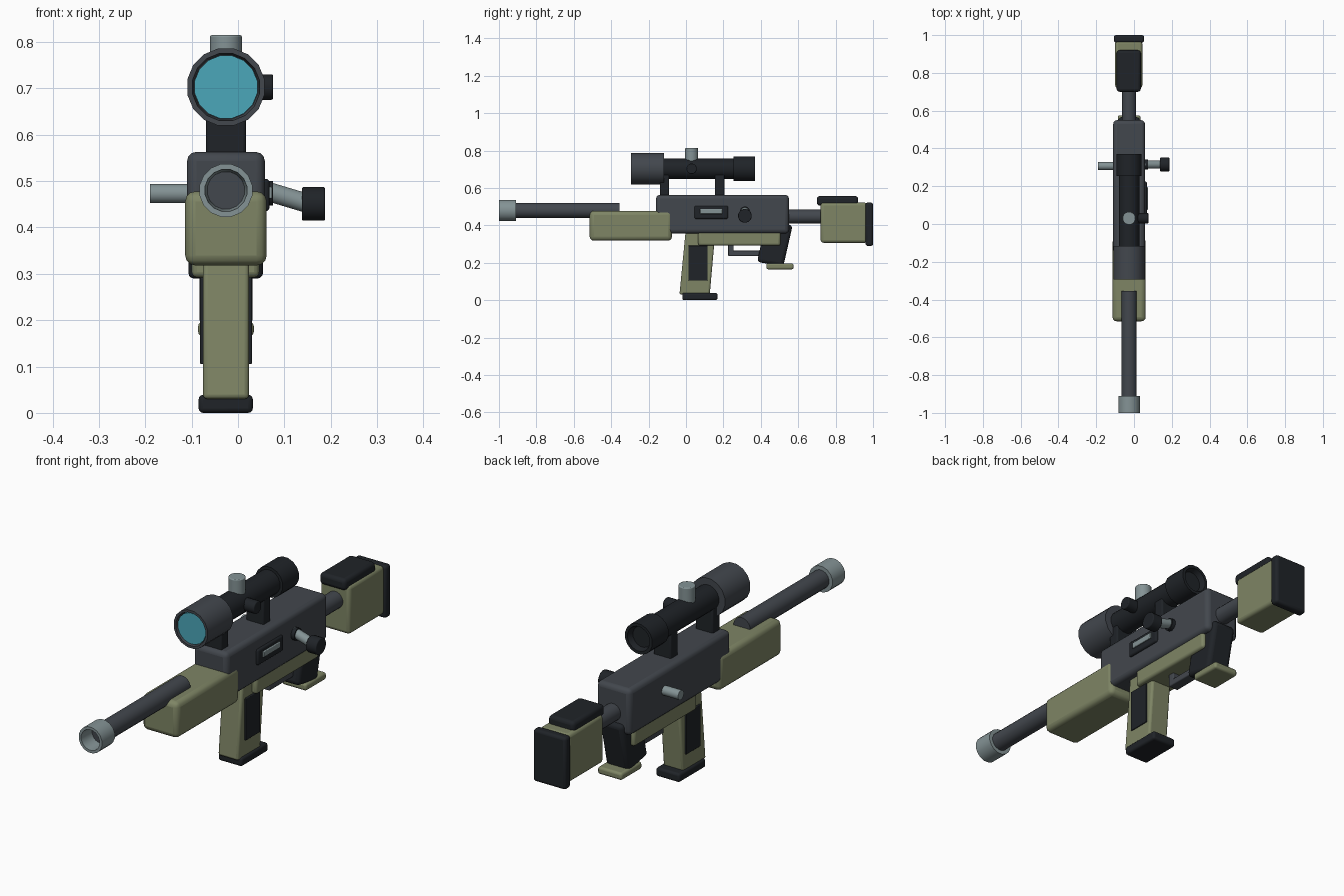
import bpy, bmesh
from math import cos, sin, pi
from mathutils import Vector

if "Cube" in bpy.data.objects:
    bpy.data.objects.remove(bpy.data.objects["Cube"])

CX = -0.026  # centre plane of the rifle


def material(name, rgb):
    m = bpy.data.materials.new(name)
    m.diffuse_color = (*rgb, 1)
    m.use_nodes = True
    m.node_tree.nodes["Principled BSDF"].inputs["Base Color"].default_value = m.diffuse_color
    return m


GREEN = material("olive", (0.21, 0.235, 0.13))
GUN = material("gunmetal", (0.055, 0.063, 0.075))
BLACK = material("black", (0.014, 0.017, 0.021))
STEEL = material("steel", (0.23, 0.29, 0.30))
LENS = material("lens", (0.07, 0.39, 0.49))


def finish(name, bm, mat, bevel=0):
    bmesh.ops.remove_doubles(bm, verts=bm.verts, dist=1e-5)
    bmesh.ops.recalc_face_normals(bm, faces=bm.faces)
    me = bpy.data.meshes.new(name)
    bm.to_mesh(me)
    bm.free()
    ob = bpy.data.objects.new(name, me)
    bpy.context.collection.objects.link(ob)
    me.materials.append(mat)
    if bevel:
        mod = ob.modifiers.new("bevel", "BEVEL")
        mod.width, mod.segments = bevel, 3
    bpy.ops.object.select_all(action="DESELECT")
    ob.select_set(True)
    bpy.context.view_layer.objects.active = ob
    bpy.ops.object.shade_smooth_by_angle(angle=0.6)
    return ob


def slab(name, profile, x0, x1, mat, bevel=0.01):
    """Side profile of (y, z) points extruded from x0 to x1."""
    bm = bmesh.new()
    face = bm.faces.new([bm.verts.new((x0, y, z)) for y, z in profile])
    ext = bmesh.ops.extrude_face_region(bm, geom=[face])["geom"]
    verts = [v for v in ext if isinstance(v, bmesh.types.BMVert)]
    bmesh.ops.translate(bm, verts=verts, vec=(x1 - x0, 0, 0))
    return finish(name, bm, mat, bevel)


def box(name, x, y, z, mat, bevel=0.01):
    rect = [(y[0], z[0]), (y[1], z[0]), (y[1], z[1]), (y[0], z[1])]
    return slab(name, rect, x[0], x[1], mat, bevel)


def lathe(name, origin, axis, profile, mat, n=16, bevel=0):
    """Closed profile of (radius, distance along axis) turned about the axis."""
    bm = bmesh.new()
    q = Vector(axis).to_track_quat("Z", "Y")
    rings = []
    for r, h in profile:
        rings.append([bm.verts.new(Vector(origin) + q @ Vector(
            (r * cos(2 * pi * (i + .5) / n), r * sin(2 * pi * (i + .5) / n), h)))
            for i in range(n)])
    for a, b in zip(rings, rings[1:]):
        for i in range(n):
            j = (i + 1) % n
            bm.faces.new((a[i], a[j], b[j], b[i]))
    for ring, (r, h) in ((rings[0], profile[0]), (rings[-1], profile[-1])):
        if r > 0:
            bm.faces.new(ring)
    return finish(name, bm, mat, bevel)


def rod(name, a, b, r, mat, n=16, bevel=0):
    d = Vector(b) - Vector(a)
    return lathe(name, a, d, [(r, 0), (r, d.length)], mat, n, bevel)


Y = (0, 1, 0)

# Main body, handguard and lower frame
box("receiver", (-0.11, 0.058), (-0.16, 0.55), (0.357, 0.563), GUN, 0.02)
box("handguard", (-0.114, 0.062), (-0.515, -0.075), (0.318, 0.478), GREEN, 0.022)
box("lower_frame", (-0.10, 0.046), (0.065, 0.505), (0.292, 0.37), GREEN, 0.012)

# Barrel and hollow muzzle
rod("barrel", (CX, -0.93, 0.48), (CX, -0.355, 0.48), 0.041, GUN)
lathe("muzzle", (CX, 0, 0.48), Y,
      [(0.041, -0.91), (0.058, -0.91), (0.058, -1.0), (0.046, -1.0), (0.041, -0.93)],
      STEEL).data.polygons  # outer sleeve

# Scope: objective, tube and eyepiece
S = (CX, 0, 0.703)
lathe("scope_objective", S, Y,
      [(0, -0.275), (0.07, -0.275), (0.074, -0.295), (0.085, -0.295), (0.085, -0.117), (0, -0.117)], GUN)
rod("scope_lens", (CX, -0.288, 0.703), (CX, -0.27, 0.703), 0.069, LENS)
rod("scope_tube", (CX, -0.13, 0.703), (CX, 0.27, 0.703), 0.055, BLACK)
lathe("scope_eyepiece", S, Y,
      [(0, 0.255), (0.068, 0.255), (0.068, 0.37), (0.055, 0.37), (0.046, 0.345), (0, 0.345)], BLACK)
rod("scope_top_dial", (CX, 0.03, 0.74), (CX, 0.03, 0.815), 0.035, STEEL, bevel=0.004)
rod("scope_side_dial", (0.015, 0.03, 0.703), (0.076, 0.03, 0.703), 0.028, BLACK, bevel=0.004)
for label, y in (("front", -0.115), ("rear", 0.18)):
    box(label + "_scope_mount", (-0.069, 0.017), (y - 0.025, y + 0.025), (0.555, 0.68), BLACK, 0.006)

# Magazine with side panels and base
slab("magazine", [(-0.035, 0.03), (0.127, 0.03), (0.157, 0.37), (-0.002, 0.37)],
     -0.076, 0.024, GREEN, 0.01)
box("magazine_panels", (-0.082, 0.03), (0.013, 0.115), (0.105, 0.292), BLACK, 0.003)
box("magazine_base", (-0.085, 0.032), (-0.02, 0.168), (0, 0.039), BLACK, 0.01)

# Grip, its foot, trigger and guard
slab("grip", [(0.38, 0.205), (0.52, 0.18), (0.57, 0.40), (0.43, 0.43)],
     -0.083, 0.031, BLACK, 0.018)
box("grip_foot", (-0.086, 0.034), (0.43, 0.575), (0.165, 0.197), GREEN, 0.01)
box("trigger_guard", (-0.05, -0.002), (0.225, 0.41), (0.236, 0.265), GUN, 0.005)
box("guard_post", (-0.05, -0.002), (0.225, 0.255), (0.24, 0.30), GUN, 0.005)

# Stock
rod("stock_tube", (CX, 0.53, 0.447), (CX, 0.74, 0.447), 0.038, GUN)
box("stock", (-0.10, 0.044), (0.72, 0.97), (0.307, 0.522), GREEN, 0.015)
box("cheek_rest", (-0.092, 0.036), (0.70, 0.92), (0.506, 0.557), BLACK, 0.015)
box("butt_pad", (-0.107, 0.054), (0.96, 1.0), (0.29, 0.522), BLACK, 0.012)

# Ejection port on the right side
box("ejection_port", (0.04, 0.068), (0.045, 0.225), (0.435, 0.505), BLACK, 0.008)
box("port_bolt", (0.05, 0.074), (0.075, 0.195), (0.462, 0.488), STEEL, 0.003)

# Bolt handle on the right, short peg on the left
rod("bolt_collar", (0.045, 0.315, 0.474), (0.075, 0.315, 0.474), 0.027, BLACK)
rod("bolt_arm", (0.05, 0.315, 0.482), (0.15, 0.315, 0.452), 0.021, STEEL)
rod("bolt_knob", (0.138, 0.315, 0.451), (0.188, 0.315, 0.451), 0.037, BLACK, bevel=0.004)
rod("left_peg", (-0.19, 0.307, 0.473), (-0.09, 0.307, 0.473), 0.021, STEEL)
